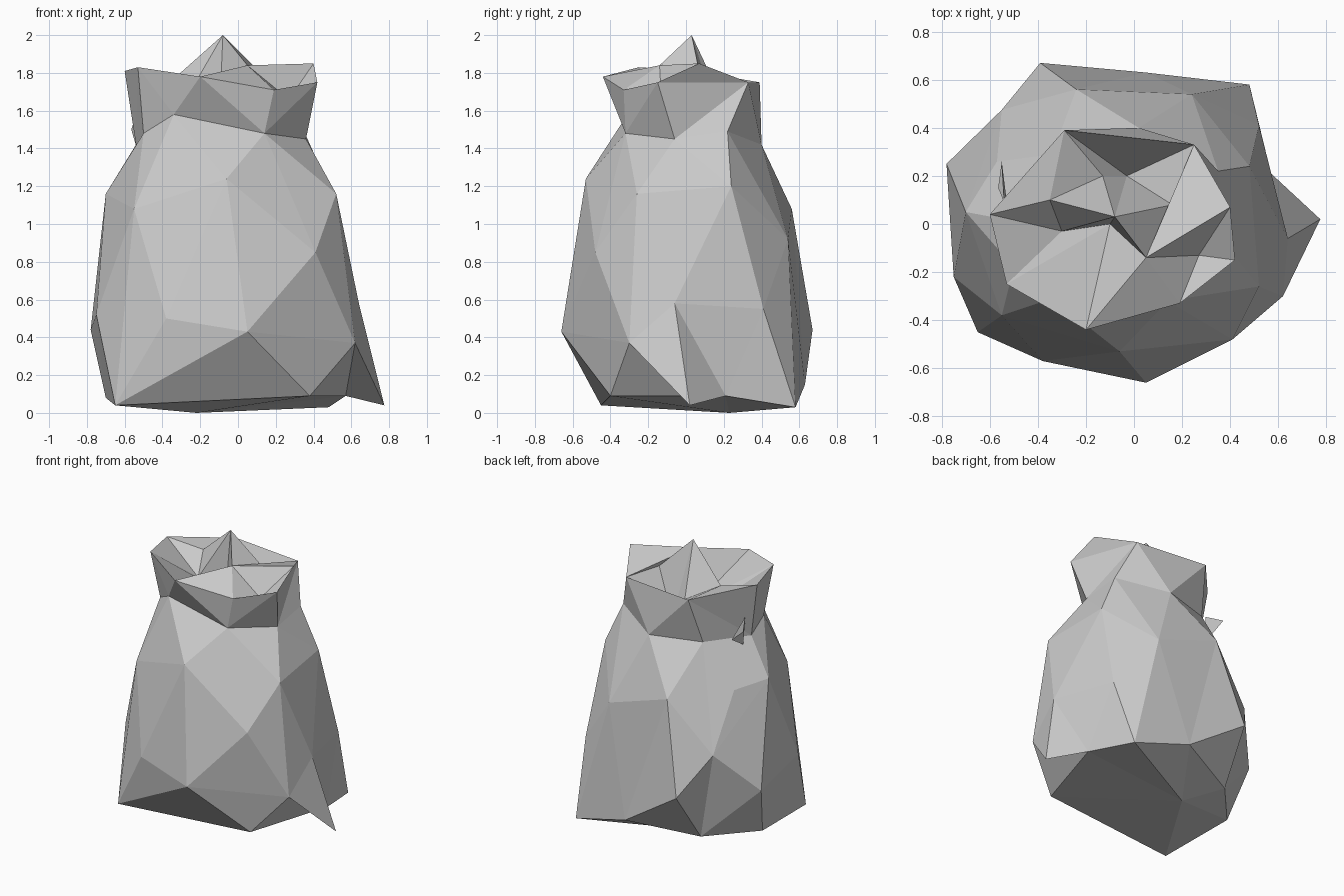
import bpy, bmesh
from mathutils import Vector

if "Cube" in bpy.data.objects:
    bpy.data.objects.remove(bpy.data.objects["Cube"])


def make_object(name, bm):
    bmesh.ops.recalc_face_normals(bm, faces=bm.faces)
    mesh = bpy.data.meshes.new(name)
    bm.to_mesh(mesh)
    bm.free()
    obj = bpy.data.objects.new(name, mesh)
    bpy.context.collection.objects.link(obj)
    return obj


def triangle(bm, *verts):
    bm.faces.new(verts)


# Rings of the tied top: pinched neck, flared rim, folded inside
neck = [(-.34, -.31, 1.58), (.14, -.32, 1.48), (.36, -.06, 1.45), (.35, .22, 1.49),
        (.02, .40, 1.42), (-.34, .29, 1.42), (-.54, .02, 1.42), (-.50, -.18, 1.48)]
rim = [(-.20, -.44, 1.78), (.19, -.33, 1.71), (.42, -.15, 1.75), (.40, .07, 1.85),
       (.25, .33, 1.75), (-.29, .39, 1.75), (-.60, .04, 1.81), (-.53, -.25, 1.83)]
inside = [(-.10, .00, 1.54), (.05, -.14, 1.84), (.27, -.13, 1.66), (.16, .08, 1.76),
          (-.03, .20, 1.48), (-.13, .20, 1.64), (-.35, .10, 1.76), (-.30, -.03, 1.62)]
peak = (-.08, .03, 2.0)

# Crumpled body, listed from the base upwards
base = [(-.65, -.45, .04), (.38, -.40, .09), (.48, .58, .03), (-.22, .23, 0),
        (-.70, .12, .08)]
spike = (.775, .02, .04)
tucked = [(.57, .21, .09), (.05, .63, .15), (-.42, .43, .08), (-.55, .475, .72)]
belly = [(.05, -.66, .43), (-.38, -.57, .50), (.62, -.30, .37), (.64, -.06, .58),
         (.52, .41, .55), (-.39, .67, .44), (-.78, .25, .44), (-.75, -.22, .52)]
shoulder = [(.41, -.48, .85), (.52, -.26, 1.16), (-.06, -.53, 1.24), (-.55, -.38, 1.08),
            (-.70, .05, 1.16), (-.57, .26, 1.12), (-.24, .56, 1.08), (.24, .54, .92),
            (.48, .24, 1.20)]

# Wrap a skin round a rounded copy of the points, then restore the dents
bm = bmesh.new()
centre = Vector((-.03, 0, .75))
original = {}
for p in base + [spike] + tucked + belly + shoulder + neck:
    d = Vector(p) - centre
    d.z *= .85
    radius, blend = (.92, .8) if p in tucked else (.8, .9) if p == spike else (.8, .4)
    v = bm.verts.new(Vector(p).lerp(centre + d.normalized() * radius, blend))
    original[v] = p
bmesh.ops.convex_hull(bm, input=list(bm.verts))
neck_verts = {v for v, p in original.items() if p in neck}
for v, p in original.items():
    if v.is_valid:
        v.co = p
lid = [f for f in bm.faces if all(v in neck_verts for v in f.verts)]
bmesh.ops.delete(bm, geom=lid, context='FACES_ONLY')
make_object("sack_body", bm)

# Flared ruffle, inner folds and central peak
bm = bmesh.new()
n, r, i = ([bm.verts.new(p) for p in ring] for ring in (neck, rim, inside))
top = bm.verts.new(peak)
for a in range(8):
    b = (a + 1) % 8
    if a in (0, 5, 7):
        triangle(bm, n[a], n[b], r[a])
        triangle(bm, n[b], r[b], r[a])
    elif a not in (2, 3):
        triangle(bm, n[a], n[b], r[b])
        triangle(bm, n[a], r[b], r[a])
    if a == 4:
        triangle(bm, r[4], r[5], i[4])
        triangle(bm, r[5], i[5], i[4])
    elif a not in (2, 3):
        triangle(bm, r[a], r[b], i[b])
        triangle(bm, r[a], i[b], i[a])
    if a not in (1, 2):
        triangle(bm, i[a], i[b], top)
# Wide right-hand panel with its overhanging lip
triangle(bm, n[2], n[3], r[4])
triangle(bm, n[2], r[4], r[2])
triangle(bm, r[2], r[4], r[3])
triangle(bm, n[3], n[4], r[4])
# Right-hand folds meeting at the inner point
triangle(bm, r[2], r[3], i[2])
triangle(bm, i[2], r[3], i[1])
triangle(bm, i[1], r[3], r[4])
triangle(bm, i[1], r[4], i[3])
triangle(bm, i[3], r[4], i[4])
triangle(bm, i[1], i[3], top)
make_object("tied_ruffle", bm)

# Small loose fold at the left of the neck
bm = bmesh.new()
for p in [(-.53, .10, 1.38), (-.565, .15, 1.50), (-.55, .26, 1.48), (-.54, .09, 1.58)]:
    bm.verts.new(p)
bmesh.ops.convex_hull(bm, input=list(bm.verts))
make_object("loose_fold", bm)
